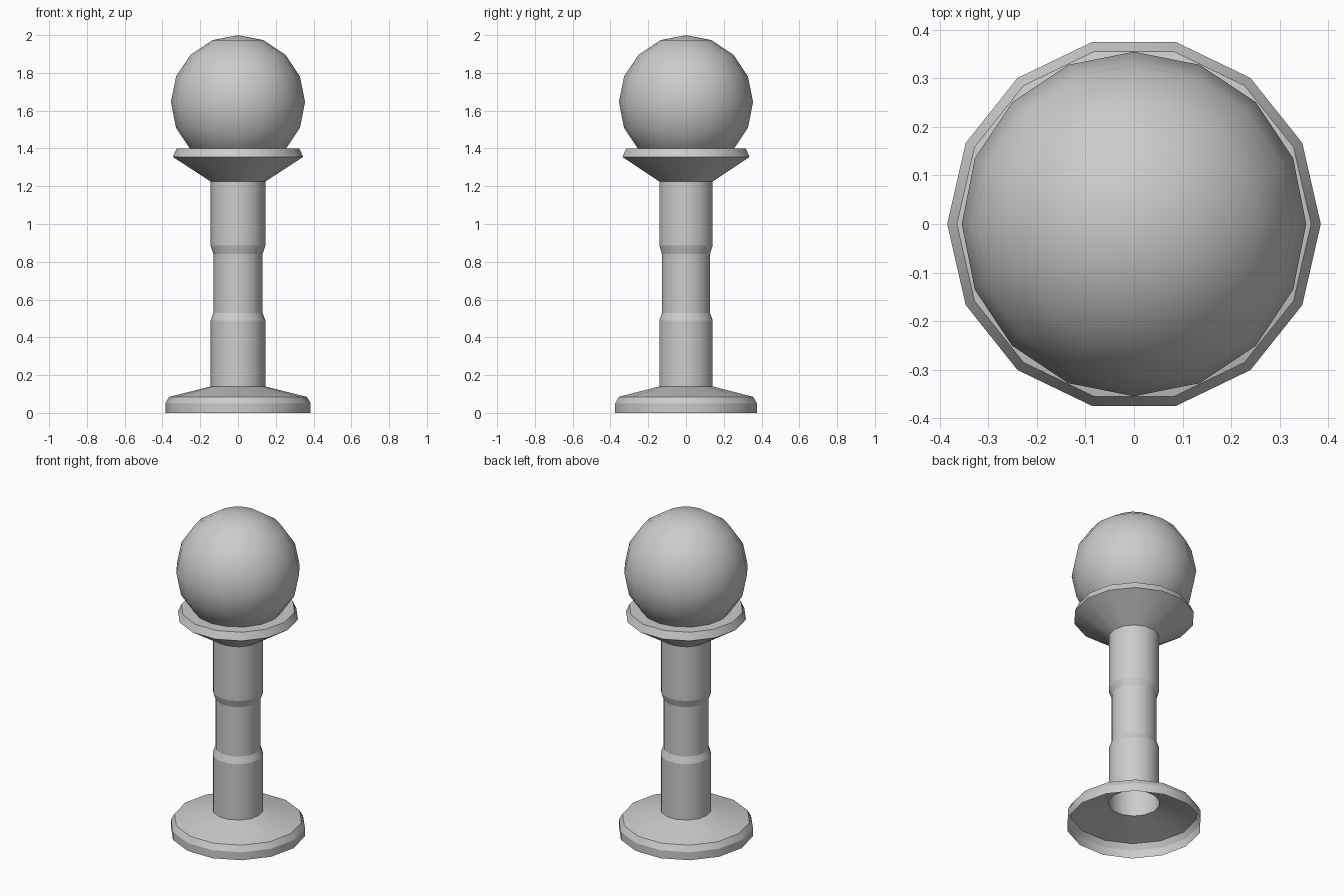
import bpy
import bmesh
from math import cos, sin, tau

cube = bpy.data.objects.get("Cube")
if cube:
    bpy.data.objects.remove(cube, do_unlink=True)

# One plain grey for everything
GREY = (0.6, 0.6, 0.6, 1.0)
grey = bpy.data.materials.new("plain grey")
grey.use_nodes = True
grey.diffuse_color = GREY
grey.node_tree.nodes["Principled BSDF"].inputs["Base Color"].default_value = GREY

SIDES = 14


def finish(bm, name):
    for face in bm.faces:
        face.smooth = True
    mesh = bpy.data.meshes.new(name)
    bm.to_mesh(mesh)
    bm.free()
    mesh.materials.append(grey)
    obj = bpy.data.objects.new(name, mesh)
    bpy.context.collection.objects.link(obj)
    return obj


def lathe(name, profile, cap_top=False):
    """Spin (radius, height) points; every ring is a hard edge."""
    bm = bmesh.new()
    rings = [[bm.verts.new((r * cos(tau * i / SIDES), r * sin(tau * i / SIDES), z))
              for i in range(SIDES)] for r, z in profile]
    for low, high in zip(rings, rings[1:]):
        for i in range(SIDES):
            j = (i + 1) % SIDES
            bm.faces.new((low[i], low[j], high[j], high[i]))
    if cap_top:
        bm.faces.new(rings[-1])
    for ring in rings:
        for i in range(SIDES):
            bm.edges.get((ring[i], ring[(i + 1) % SIDES])).smooth = False
    return finish(bm, name)


# Hollow foot, open underneath
lathe("base", [(0.385, 0), (0.385, 0.05), (0.365, 0.085), (0.145, 0.14)])

# Column with a narrower waist
lathe("column", [(0.145, 0.14), (0.145, 0.49), (0.13, 0.53),
                 (0.13, 0.84), (0.145, 0.885), (0.145, 1.225)])

# Flared collar under the ball
lathe("collar", [(0.145, 1.225), (0.345, 1.355), (0.325, 1.4)], cap_top=True)

# Ball head
bm = bmesh.new()
bmesh.ops.create_uvsphere(bm, u_segments=16, v_segments=8, radius=0.355)
bmesh.ops.translate(bm, verts=bm.verts, vec=(0, 0, 1.645))
finish(bm, "ball")
